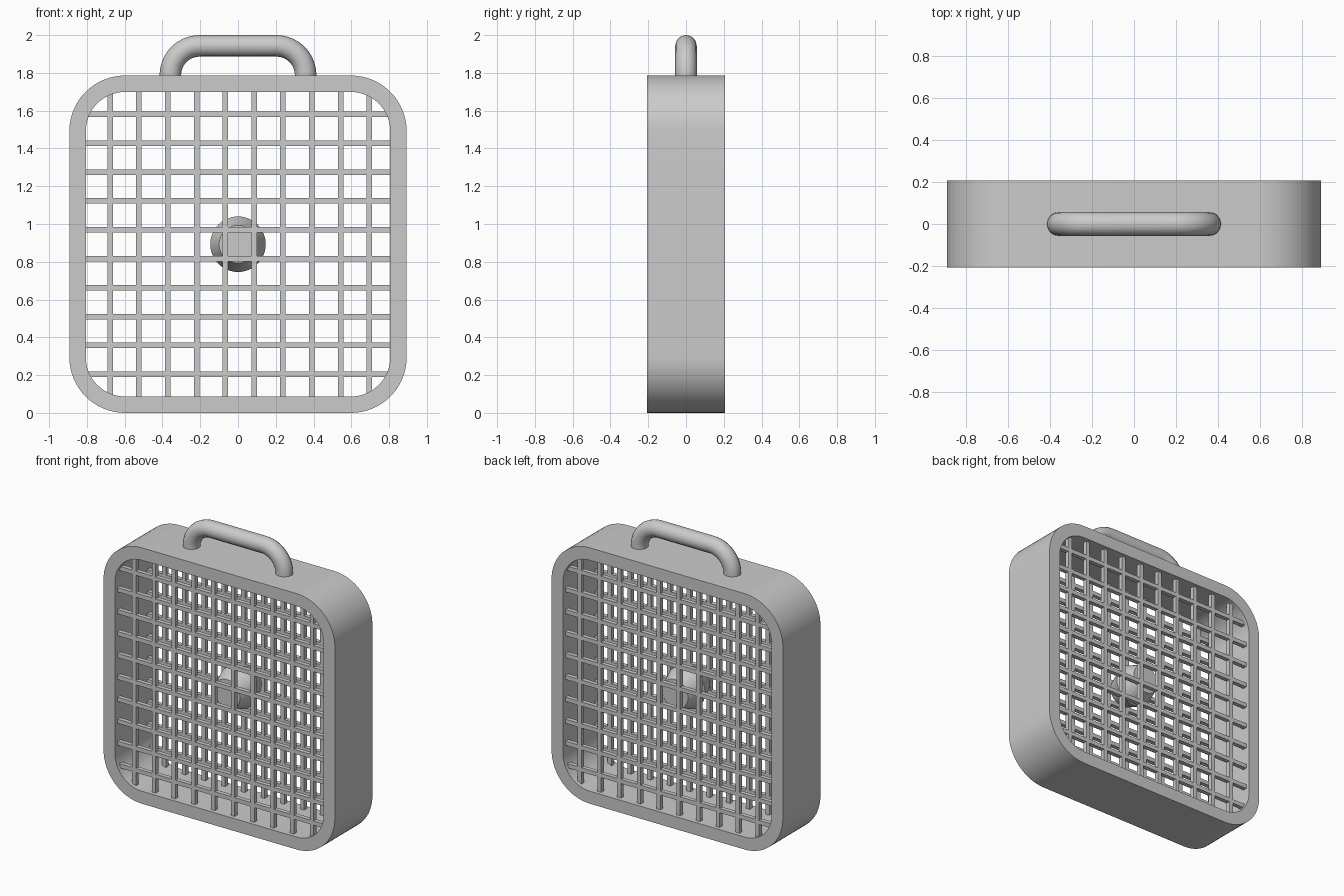
import bpy, bmesh, math
from mathutils import Matrix, Vector

if "Cube" in bpy.data.objects:
    bpy.data.objects.remove(bpy.data.objects["Cube"])

CZ = 0.893  # height of the frame centre


def finish(name, bm, smooth=True):
    bmesh.ops.recalc_face_normals(bm, faces=bm.faces)
    me = bpy.data.meshes.new(name)
    bm.to_mesh(me)
    bm.free()
    ob = bpy.data.objects.new(name, me)
    bpy.context.collection.objects.link(ob)
    if smooth:
        smooth_object(ob)
    return ob


def smooth_object(ob):
    bpy.ops.object.select_all(action='DESELECT')
    ob.select_set(True)
    bpy.context.view_layer.objects.active = ob
    bpy.ops.object.shade_smooth_by_angle(angle=math.radians(35))


def rounded_square(half, radius, steps=16):
    pts = []
    c = half - radius
    for q, (sx, sz) in enumerate([(1, 1), (-1, 1), (-1, -1), (1, -1)]):
        for i in range(steps + 1):
            a = math.pi / 2 * (q + i / steps)
            pts.append((sx * c + radius * math.cos(a), CZ + sz * c + radius * math.sin(a)))
    return pts


# Rounded square housing: four matching loops bridged into an open frame
bm = bmesh.new()
outer, inner = rounded_square(0.893, 0.295), rounded_square(0.806, 0.208)
loops = [[bm.verts.new((x, y, z)) for x, z in pts]
         for pts, y in ((outer, -0.207), (outer, 0.207), (inner, 0.207), (inner, -0.207))]
n = len(outer)
for k in range(4):
    a, b = loops[k], loops[(k + 1) % 4]
    for i in range(n):
        j = (i + 1) % n
        bm.faces.new((a[i], a[j], b[j], b[i]))
finish("housing", bm)


# Front and back grilles of crossed square bars
def add_bar(bm, centre, size):
    m = Matrix.Translation(centre) @ Matrix.Diagonal((*size, 1))
    bmesh.ops.create_cube(bm, size=1, matrix=m)


for name, y in (("front_grille", -0.165), ("back_grille", 0.165)):
    bm = bmesh.new()
    for i in range(10):
        add_bar(bm, Vector((-0.677 + 0.1525 * i, y, CZ)), (0.029, 0.03, 1.68))
        add_bar(bm, Vector((0, y, 0.204 + 0.153 * i)), (1.68, 0.03, 0.029))
    finish(name, bm, smooth=False)

# Central motor hub, tapering to a flat disc at both ends
bm = bmesh.new()
rings = []
for r, y in ((0.1, -0.12), (0.147, 0.0), (0.1, 0.12)):
    rings.append([bm.verts.new((r * math.cos(math.tau * i / 48), y,
                                CZ + r * math.sin(math.tau * i / 48))) for i in range(48)])
for a, b in zip(rings, rings[1:]):
    for i in range(48):
        j = (i + 1) % 48
        bm.faces.new((a[i], a[j], b[j], b[i]))
bm.faces.new(rings[0])
bm.faces.new(rings[-1])
finish("hub", bm)

# Carry handle: round tube swept along a bent path
bend, half, top = 0.155, 0.358, 1.943
arc = [(half - bend + bend * math.cos(math.pi / 2 * i / 14),
        top - bend + bend * math.sin(math.pi / 2 * i / 14)) for i in range(15)]
path = [(half, 1.74)] + arc
path += [(-x, z) for x, z in reversed(path)]
curve = bpy.data.curves.new("handle", 'CURVE')
curve.dimensions = '3D'
curve.bevel_depth = 0.057
curve.bevel_resolution = 6
curve.use_fill_caps = True
spline = curve.splines.new('POLY')
spline.points.add(len(path) - 1)
for p, (x, z) in zip(spline.points, path):
    p.co = (x, 0, z, 1)
handle = bpy.data.objects.new("handle", curve)
bpy.context.collection.objects.link(handle)
bpy.ops.object.select_all(action='DESELECT')
handle.select_set(True)
bpy.context.view_layer.objects.active = handle
bpy.ops.object.convert(target='MESH')
smooth_object(bpy.context.view_layer.objects.active)
